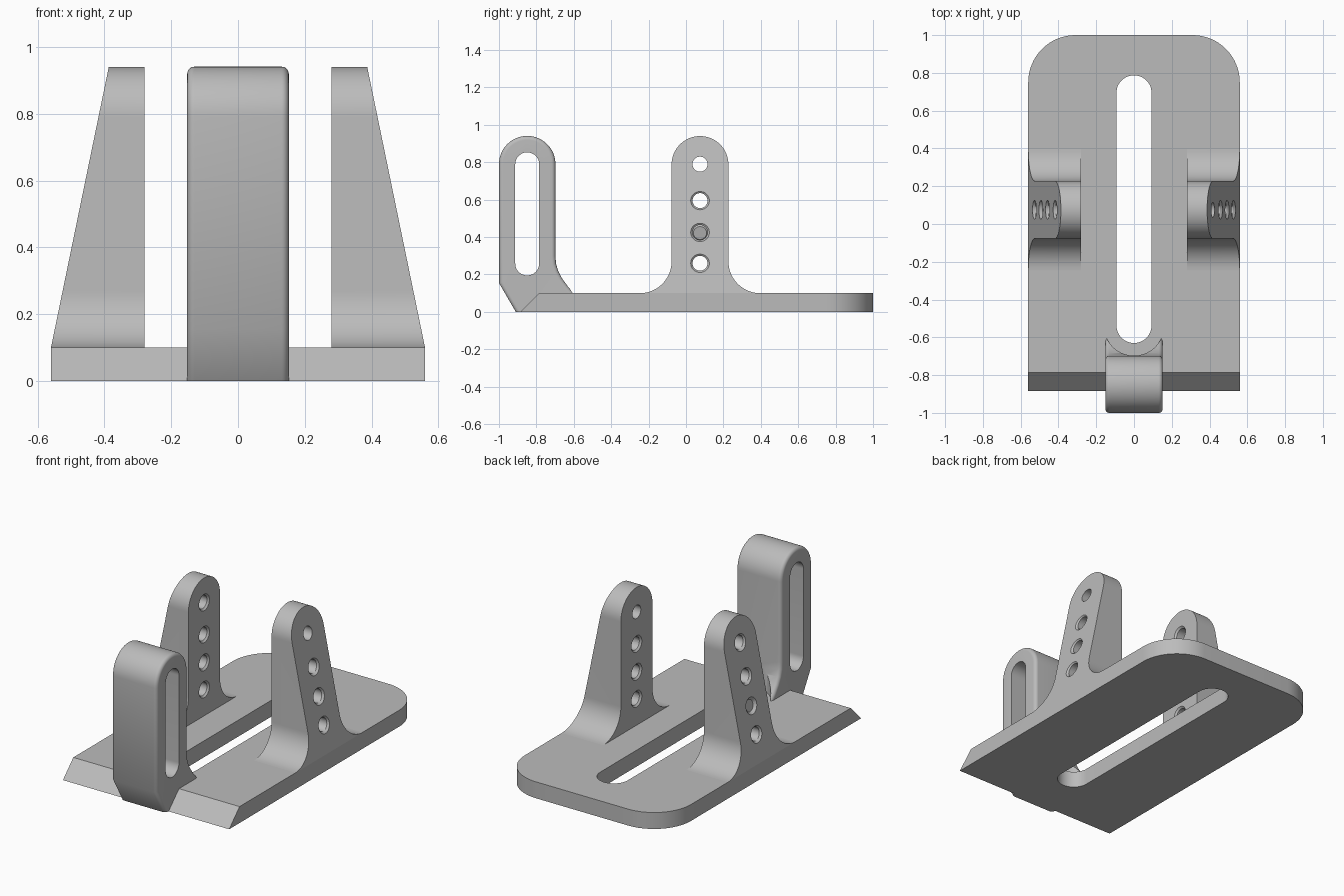
import bpy, bmesh
from math import sin, cos, pi, radians
from mathutils import Matrix, Vector

if "Cube" in bpy.data.objects:
    bpy.data.objects.remove(bpy.data.objects["Cube"])

grey = bpy.data.materials.new("plain grey")
grey.use_nodes = True
grey.diffuse_color = (0.5, 0.5, 0.5, 1)
grey.node_tree.nodes["Principled BSDF"].inputs["Base Color"].default_value = (0.5, 0.5, 0.5, 1)


def make_object(name, bm):
    bmesh.ops.recalc_face_normals(bm, faces=bm.faces)
    mesh = bpy.data.meshes.new(name)
    bm.to_mesh(mesh)
    bm.free()
    mesh.materials.append(grey)
    obj = bpy.data.objects.new(name, mesh)
    bpy.context.collection.objects.link(obj)
    return obj


def arc(cx, cy, r, start, end, n=16):
    angles = [radians(start + (end - start) * i / n) for i in range(n + 1)]
    return [(cx + r * cos(a), cy + r * sin(a)) for a in angles]


def slot(c, low, high, r):
    """Long slot outline, running along the second coordinate."""
    return arc(c, high - r, r, 0, 180, 24) + arc(c, low + r, r, 180, 360, 24)


def prism(points, axis, low, high):
    """Extrude an outline along x (outline in y, z) or z (outline in x, y)."""
    bm = bmesh.new()
    place = (lambda a, b: (low, a, b)) if axis == "x" else (lambda a, b: (a, b, low))
    face = bm.faces.new([bm.verts.new(place(a, b)) for a, b in points])
    top = bmesh.ops.extrude_face_region(bm, geom=[face])["geom"]
    shift = (high - low, 0, 0) if axis == "x" else (0, 0, high - low)
    bmesh.ops.translate(bm, vec=shift, verts=[v for v in top if isinstance(v, bmesh.types.BMVert)])
    return bm


def cone(centre, direction, r1, r2, depth):
    bm = bmesh.new()
    turn = Vector(direction).to_track_quat("Z", "Y").to_matrix().to_4x4()
    bmesh.ops.create_cone(bm, cap_ends=True, segments=40, radius1=r1, radius2=r2,
                          depth=depth, matrix=Matrix.Translation(centre) @ turn)
    return bm


def cut(obj, bm):
    cutter = make_object("cutter", bm)
    cutter.hide_render = True
    mod = obj.modifiers.new("cut", "BOOLEAN")
    mod.operation, mod.solver, mod.object = "DIFFERENCE", "EXACT", cutter
    bpy.context.view_layer.objects.active = obj
    bpy.ops.object.modifier_apply(modifier=mod.name)
    bpy.data.objects.remove(cutter)


def smooth(obj):
    bpy.ops.object.select_all(action="DESELECT")
    obj.select_set(True)
    bpy.context.view_layer.objects.active = obj
    bpy.ops.object.shade_smooth_by_angle(angle=radians(30))


# Base plate: rounded back corners, sloped front edge, long slot
HALF, THICK = 0.56, 0.1
outline = [(-HALF, -0.885), (HALF, -0.885)]
outline += arc(HALF - 0.25, 0.75, 0.25, 0, 90) + arc(0.25 - HALF, 0.75, 0.25, 90, 180)
bm = prism(outline, "z", 0, THICK)
for v in bm.verts:
    if v.co.y < -0.8 and v.co.z > 0.05:
        v.co.y += THICK
base = make_object("base_plate", bm)
cut(base, prism(slot(0, -0.63, 0.787, 0.093), "z", -0.2, 0.3))
smooth(base)

# Side brackets: tapered uprights with filleted feet and a row of holes
MID, R, FIL, INNER, TAPER = 0.075, 0.152, 0.17, 0.28, 0.206
profile = arc(MID + R + FIL, THICK + FIL, FIL, 270, 180)
profile += arc(MID, 0.788, R, 0, 180, 32)
profile += arc(MID - R - FIL, THICK + FIL, FIL, 360, 270)
for side, word in ((1, "left"), (-1, "right")):
    bm = prism(profile, "x", INNER, HALF)
    for v in bm.verts:
        if v.co.x > 0.4:
            v.co.x = HALF - (v.co.z - THICK) * TAPER
        v.co.x *= side
    bracket = make_object(word + "_bracket", bm)
    for z in (0.26, 0.425, 0.595, 0.79):
        cut(bracket, cone((side * 0.42, MID, z), (side, 0, 0), 0.04, 0.04, 0.6))
        if z < 0.7 or side < 0:
            # Countersinks on the sloped and the straight face
            outer = HALF - (z - THICK) * TAPER
            cut(bracket, cone((side * outer, MID, z), (side, 0, TAPER), 0.035, 0.065, 0.03))
            cut(bracket, cone((side * INNER, MID, z), (-side, 0, 0), 0.035, 0.065, 0.03))
    smooth(bracket)

# Front post: rounded edges, long slot, foot scooped around the plate slot
profile = [(-1, 0.155), (-0.91, 0), (-0.885, 0), (-0.79, 0.05), (-0.6, 0.05), (-0.6, THICK),
           (-0.633, 0.138), (-0.662, 0.178), (-0.683, 0.218), (-0.695, 0.258), (-0.698, 0.3)]
profile += arc(-0.849, 0.79, 0.151, 0, 180, 32)
bm = prism(profile, "x", -0.152, 0.152)
rim = []
for e in bm.edges:
    a, b = (v.co for v in e.verts)
    on_foot = max(a.z, b.z) < 0.11
    if abs(a.x - b.x) < 0.001 and not on_foot:
        rim.append(e)
bmesh.ops.bevel(bm, geom=rim, offset=0.05, offset_type="OFFSET", segments=8,
                profile=0.5, affect="EDGES", clamp_overlap=True)
post = make_object("front_post", bm)
cut(post, prism(slot(-0.849, 0.195, 0.853, 0.064), "x", -0.4, 0.4))
cut(post, cone((0, -0.537, 0.2), (0, 0, 1), 0.16, 0.16, 0.8))
smooth(post)
